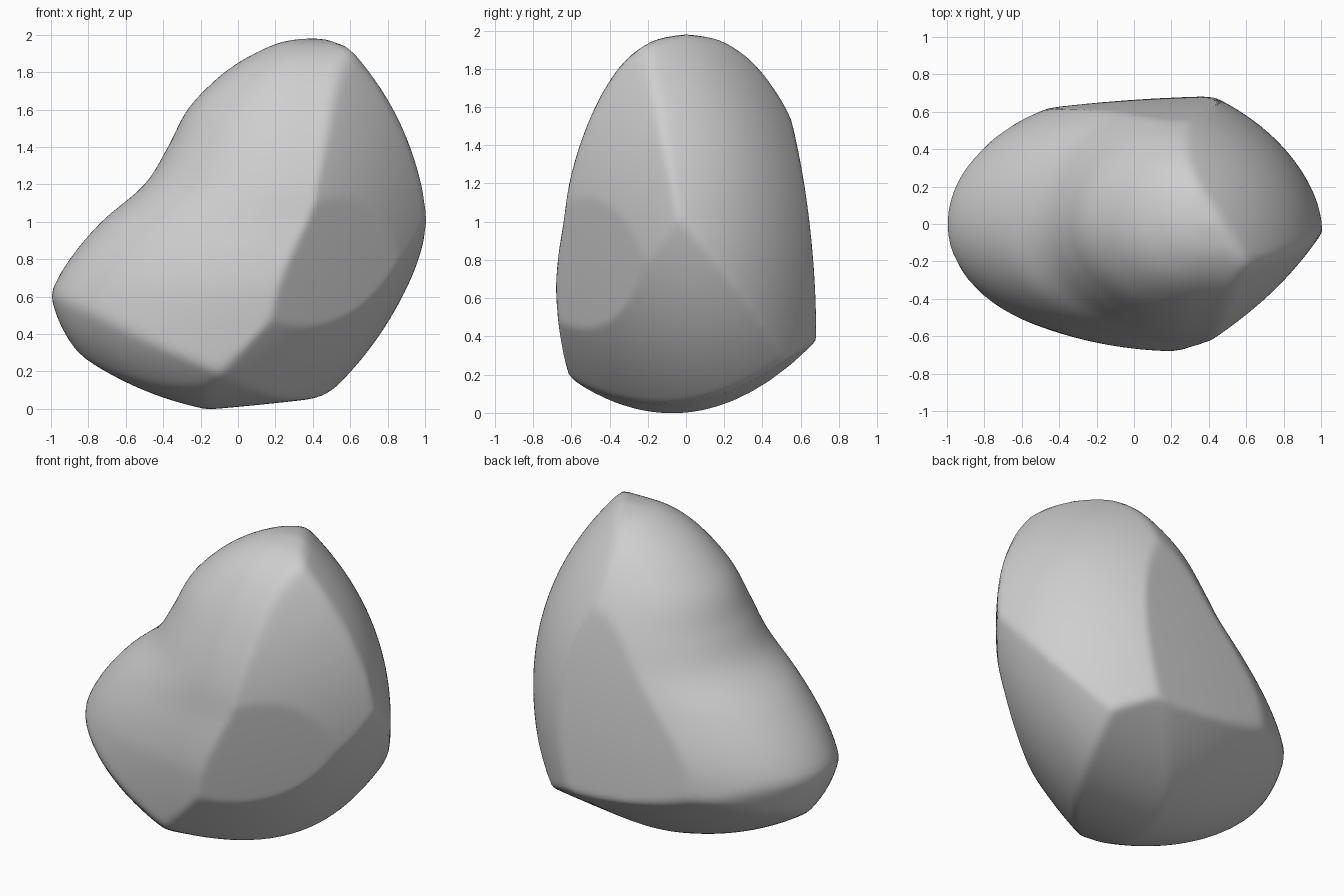
import bpy, bmesh
from mathutils import Vector

cube = bpy.data.objects.get("Cube")
if cube:
    bpy.data.objects.remove(cube, do_unlink=True)

# Rounded body: height, left limit, half depth
PROFILE = [
    (0, -1.15, .6), (.3, -1.1, .65), (.62, -1, .68), (.8, -.9, .67),
    (1, -.73, .64), (1.2, -.5, .61), (1.4, -.375, .555), (1.6, -.27, .475),
    (1.75, -.13, .39), (1.85, 0, .31), (1.92, .13, .22), (1.96, .23, .13),
    (1.98, .34, .01),
]

# Gently domed facets: centre, outward normal, curvature across, curvature along
FACETS = [
    ((-.543, -.1, .116), (-.404, 0, -.915), .75, .28),    # lower left underside
    ((-.957, 0, .466), (-.917, 0, -.397), 1.1, .75),      # left tip underside
    ((.1, -.06, .02), (.1, 0, -1), .6, .03),              # base
    ((.72, .112, .35), (.8, -.1, -.59), .6, .27),         # lower right underside
    ((.55, -.465, .8), (.6, -.78, -.16), .05, .05),       # front right, lower
    ((.786, -.245, 1.502), (.72, -.66, .22), .25, .25),   # front right, upper
    ((.827, .179, 1.4), (.81, .455, .372), .58, .33),     # back right
    ((.15, .592, 1.3), (-.05, .985, .17), .05, .09),      # back
]


def facet_frame(centre, normal, across, along):
    n = Vector(normal).normalized()
    u = Vector((0, 0, 1)).cross(n).normalized()
    return Vector(centre), n, u, n.cross(u), across, along


FRAMES = [facet_frame(*facet) for facet in FACETS]


def slope(i, col):
    a, b = PROFILE[max(i - 1, 0)], PROFILE[min(i + 1, len(PROFILE) - 1)]
    return (b[col] - a[col]) / (b[0] - a[0])


def profile_at(z, col):
    """Smooth interpolation of one profile column."""
    z = max(z, 0)
    i = max(j for j in range(len(PROFILE) - 1) if PROFILE[j][0] <= z)
    a, b = PROFILE[i], PROFILE[i + 1]
    h = b[0] - a[0]
    t = (z - a[0]) / h
    blend = t * t * (3 - 2 * t)
    return (a[col] + (b[col] - a[col]) * blend
            + h * t * (1 - t) * ((1 - t) * slope(i, col) - t * slope(i + 1, col)))


def inside(p):
    if p.z >= PROFILE[-1][0]:
        return False
    for centre, n, u, w, across, along in FRAMES:
        d = p - centre
        if d.dot(n) + across * d.dot(u) ** 2 + along * d.dot(w) ** 2 > 0:
            return False
    middle = .2 + .08 * p.z
    depth = profile_at(p.z, 2) * (1.1 if p.y > 0 else 1)
    reach = min(p.x - middle, 0) / (middle - profile_at(p.z, 1))
    return reach * reach + (p.y / depth) ** 2 <= 1


# Push a fine sphere out to the stone's surface
bm = bmesh.new()
bmesh.ops.create_icosphere(bm, subdivisions=6, radius=1)
core = Vector((.2, 0, .8))
for v in bm.verts:
    direction = v.co.normalized()
    near, far = 0, 2
    for _ in range(15):
        mid = (near + far) / 2
        if inside(core + direction * mid):
            near = mid
        else:
            far = mid
    v.co = core + direction * near

# Soften the creases slightly
bmesh.ops.smooth_vert(bm, verts=bm.verts, factor=.5,
                      use_axis_x=True, use_axis_y=True, use_axis_z=True)

bmesh.ops.recalc_face_normals(bm, faces=bm.faces)
for face in bm.faces:
    face.smooth = True
mesh = bpy.data.meshes.new("boulder")
bm.to_mesh(mesh)
bm.free()

# Plain stone colour
grey = bpy.data.materials.new("stone_grey")
grey.use_nodes = True
colour = (.62, .62, .62, 1)
grey.diffuse_color = colour
shader = next(n for n in grey.node_tree.nodes if n.type == 'BSDF_PRINCIPLED')
shader.inputs["Base Color"].default_value = colour
shader.inputs["Roughness"].default_value = .8
mesh.materials.append(grey)

boulder = bpy.data.objects.new("boulder", mesh)
bpy.context.collection.objects.link(boulder)
